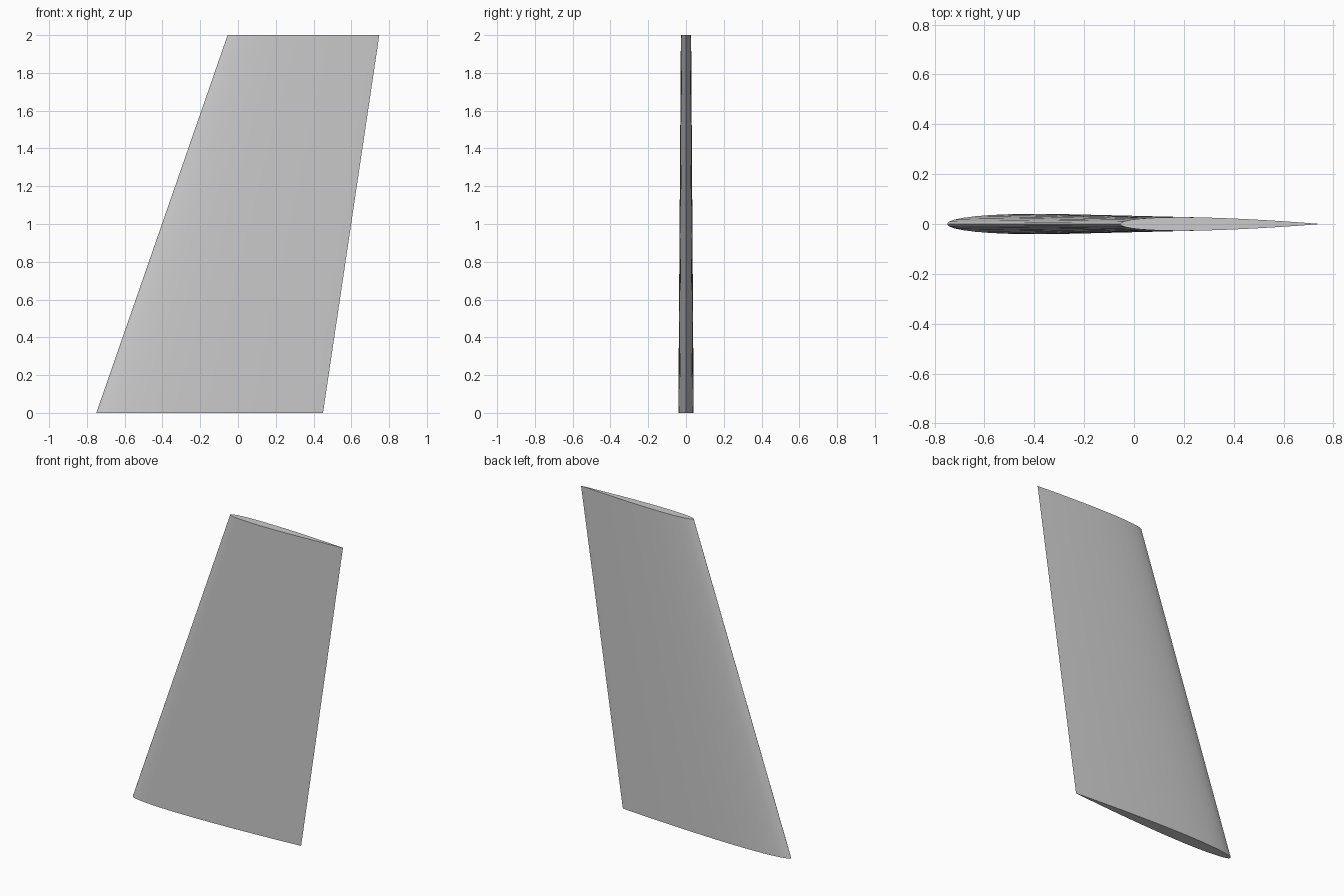
import bpy
import bmesh
import math

cube = bpy.data.objects.get("Cube")
if cube:
    bpy.data.objects.remove(cube, do_unlink=True)

SEGMENTS = 20        # steps along the chord on each side
THICKNESS = 0.068    # greatest thickness as a share of the chord

grey = bpy.data.materials.new("light grey")
grey.use_nodes = True
colour = (0.6, 0.6, 0.6, 1)
grey.diffuse_color = colour
grey.node_tree.nodes["Principled BSDF"].inputs["Base Color"].default_value = colour


def half_thickness(t):
    """Symmetric aerofoil with a closed trailing edge."""
    return 5 * THICKNESS * (0.2969 * math.sqrt(t) - 0.126 * t - 0.3516 * t**2
                            + 0.2843 * t**3 - 0.1036 * t**4)


def section(bm, lead, chord, z):
    """Closed loop: nose to tail on one side, then back on the other."""
    steps = [(1 - math.cos(math.pi * i / SEGMENTS)) / 2 for i in range(SEGMENTS + 1)]
    loop = [(t, -half_thickness(t)) for t in steps[:-1]] + [(1, 0)]
    loop += [(t, half_thickness(t)) for t in reversed(steps[1:-1])]
    return [bm.verts.new((lead + chord * t, chord * y, z)) for t, y in loop]


# Swept, tapered fin between a root and a tip section
bm = bmesh.new()
root = section(bm, -0.75, 1.2, 0)
tip = section(bm, -0.055, 0.803, 2)
count = len(root)
for i in range(count):
    j = (i + 1) % count
    bm.faces.new((root[i], root[j], tip[j], tip[i]))
bm.faces.new(root)
bm.faces.new(tip)
bmesh.ops.recalc_face_normals(bm, faces=bm.faces)

mesh = bpy.data.meshes.new("fin")
bm.to_mesh(mesh)
bm.free()
mesh.materials.append(grey)
fin = bpy.data.objects.new("fin", mesh)
bpy.context.collection.objects.link(fin)

# Smooth skin with crisp end caps and trailing edge
bpy.ops.object.select_all(action="DESELECT")
fin.select_set(True)
bpy.context.view_layer.objects.active = fin
bpy.ops.object.shade_smooth_by_angle(angle=math.radians(30))
